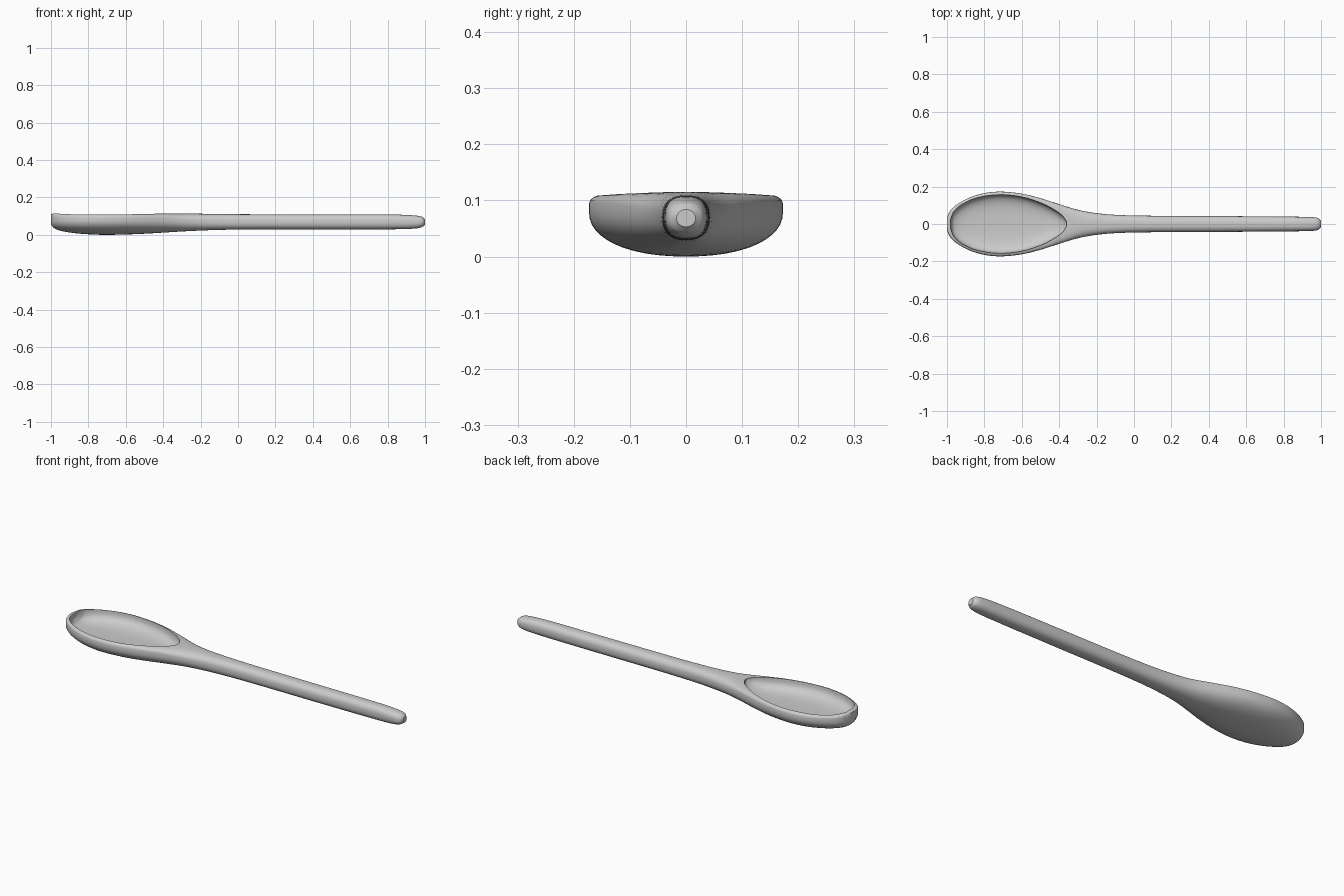
import bpy, bmesh, math

SIDES = 48
STEPS = 5


def smooth(rows):
    # Hermite interpolation between the stations
    out = []
    for i in range(len(rows) - 1):
        a, b, c, d = (rows[max(i - 1, 0)], rows[i], rows[i + 1], rows[min(i + 2, len(rows) - 1)])
        for s in range(STEPS):
            t = s / STEPS
            h = []
            for k in range(len(b)):
                m0 = (c[k] - a[k]) / (c[0] - a[0])
                m1 = (d[k] - b[k]) / (d[0] - b[0])
                w = c[0] - b[0]
                h.append(b[k] * (2*t**3 - 3*t**2 + 1) + c[k] * (3*t**2 - 2*t**3)
                         + w * m0 * (t**3 - 2*t**2 + t) + w * m1 * (t**3 - t**2))
            h[0] = b[0] + t * (c[0] - b[0])
            out.append(h)
    return out + [rows[-1]]


def sgn_pow(v, p):
    return math.copysign(abs(v) ** p, v)


def loft(name, rows):
    # row: x, half width, bottom, widest height, top, lower exponent, upper exponent
    bm = bmesh.new()
    rings = []
    for x, w, zb, zm, zt, e0, e1 in smooth(rows):
        ring = []
        for i in range(SIDES):
            a = 2 * math.pi * i / SIDES
            c, s = math.cos(a), math.sin(a)
            p = 2 / (e1 if s > 0 else e0)
            h = zt - zm if s > 0 else zm - zb
            ring.append(bm.verts.new((x, w * sgn_pow(c, p), zm + h * sgn_pow(s, p))))
        rings.append(ring)
    for r, q in zip(rings, rings[1:]):
        for i in range(SIDES):
            j = (i + 1) % SIDES
            bm.faces.new((r[i], r[j], q[j], q[i]))
    bm.faces.new(rings[0])
    bm.faces.new(rings[-1])
    bmesh.ops.recalc_face_normals(bm, faces=bm.faces)
    me = bpy.data.meshes.new(name)
    bm.to_mesh(me)
    bm.free()
    ob = bpy.data.objects.new(name, me)
    bpy.context.collection.objects.link(ob)
    return ob


# Spoon body: bowl flowing into the handle
spoon = loft("spoon", [
    (-1.00, 0.034, 0.056, 0.085, 0.110, 2.2, 3),
    (-0.985, 0.068, 0.037, 0.083, 0.114, 2.2, 5),
    (-0.95, 0.102, 0.022, 0.082, 0.115, 2.2, 5),
    (-0.88, 0.141, 0.010, 0.081, 0.115, 2.2, 5),
    (-0.80, 0.165, 0.003, 0.080, 0.115, 2.2, 5),
    (-0.71, 0.173, 0.000, 0.080, 0.115, 2.2, 5),
    (-0.60, 0.162, 0.002, 0.080, 0.115, 2.2, 5),
    (-0.50, 0.138, 0.006, 0.079, 0.115, 2.2, 5),
    (-0.40, 0.106, 0.012, 0.077, 0.115, 2.2, 4),
    (-0.30, 0.076, 0.018, 0.074, 0.115, 2.2, 2.8),
    (-0.20, 0.058, 0.023, 0.072, 0.113, 2.3, 2.6),
    (-0.08, 0.048, 0.027, 0.071, 0.111, 2.4, 2.6),
    (0.10, 0.044, 0.029, 0.070, 0.110, 2.4, 2.5),
    (0.50, 0.042, 0.029, 0.070, 0.109, 2.4, 2.5),
    (0.85, 0.039, 0.030, 0.070, 0.108, 2.4, 2.5),
    (0.95, 0.037, 0.034, 0.069, 0.103, 2.4, 2.4),
    (0.985, 0.031, 0.042, 0.068, 0.096, 2.3, 2.3),
    (1.00, 0.017, 0.053, 0.068, 0.084, 2, 2),
])

# Hollow of the bowl: steep wall and flat floor
cutter = loft("bowl_hollow_cutter", [
    (-0.980, 0.026, 0.086, 0.115, 0.2, 2.6, 8),
    (-0.965, 0.065, 0.066, 0.115, 0.2, 2.8, 8),
    (-0.92, 0.105, 0.052, 0.115, 0.2, 3, 8),
    (-0.84, 0.140, 0.046, 0.115, 0.2, 3.2, 8),
    (-0.72, 0.157, 0.045, 0.115, 0.2, 3.2, 8),
    (-0.60, 0.145, 0.046, 0.115, 0.2, 3.2, 8),
    (-0.50, 0.114, 0.050, 0.115, 0.2, 3, 8),
    (-0.43, 0.079, 0.060, 0.115, 0.2, 2.8, 8),
    (-0.38, 0.042, 0.082, 0.115, 0.2, 2.4, 8),
    (-0.36, 0.012, 0.102, 0.115, 0.2, 2, 8),
])
mod = spoon.modifiers.new("hollow", "BOOLEAN")
mod.object = cutter
mod.operation = "DIFFERENCE"
mod.solver = "EXACT"
bpy.context.view_layer.objects.active = spoon
cutter.select_set(False)
spoon.select_set(True)
bpy.ops.object.modifier_apply(modifier=mod.name)
bpy.data.objects.remove(cutter, do_unlink=True)

# Plain grey finish
mat = bpy.data.materials.new("light_grey")
mat.diffuse_color = (0.6, 0.6, 0.6, 1)
spoon.data.materials.clear()
spoon.data.materials.append(mat)
for f in spoon.data.polygons:
    f.material_index = 0
bpy.ops.object.shade_smooth_by_angle(angle=math.radians(35))
